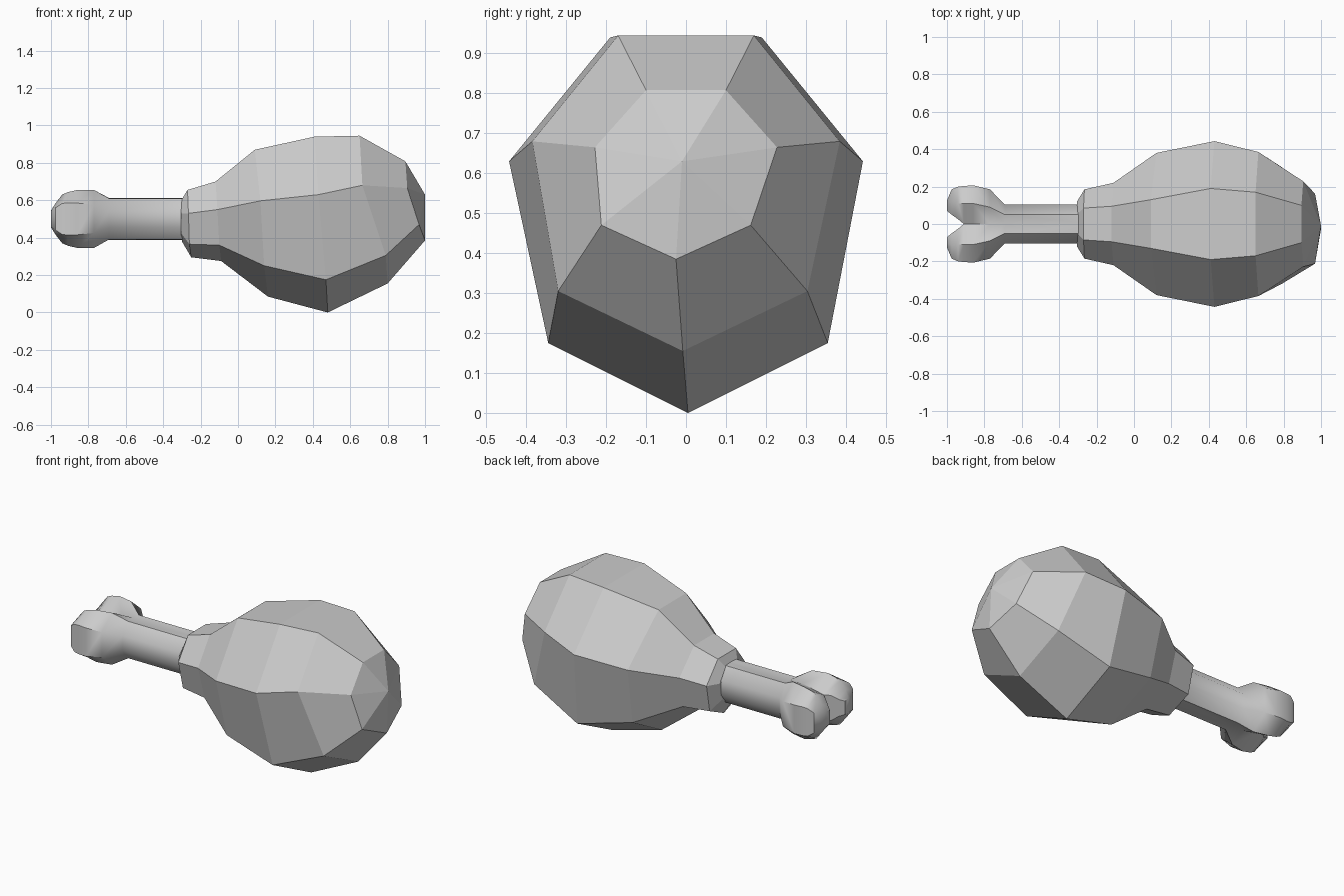
import bpy, bmesh

if "Cube" in bpy.data.objects:
    bpy.data.objects.remove(bpy.data.objects["Cube"])


def make_object(name, bm):
    bmesh.ops.recalc_face_normals(bm, faces=bm.faces)
    mesh = bpy.data.meshes.new(name)
    bm.to_mesh(mesh)
    bm.free()
    obj = bpy.data.objects.new(name, mesh)
    bpy.context.collection.objects.link(obj)
    return obj


def loft(bm, rings, skip=lambda a, b: False):
    loops = [[bm.verts.new(p) for p in ring] for ring in rings]
    for a, b in zip(loops, loops[1:]):
        n = len(a)
        for i in range(n):
            j = (i + 1) % n
            quad = (a[i], a[j], b[j], b[i])
            if not skip(i, quad):
                bm.faces.new(quad)
    return loops


# Meat: seven-sided rings; (x, y, z) of the top, side and low pairs,
# (x, z) of the bottom point, sideways shift of the lower points
meat_rows = [
    ((-.30, .055, .605), (-.305, .12, .53), (-.305, .095, .425), (-.30, .38), 0),
    ((-.27, .085, .655), (-.265, .185, .53), (-.26, .148, .365), (-.25, .295), 0),
    ((-.12, .095, .70), (-.11, .22, .55), (-.10, .175, .36), (-.09, .275), 0),
    ((.09, .13, .87), (.12, .38, .597), (.14, .305, .25), (.16, .085), 0),
    ((.41, .19, .94), (.43, .443, .63), (.47, .35, .175), (.48, 0), .005),
    ((.65, .17, .945), (.665, .385, .68), (.79, .312, .305), (.80, .155), -.008),
    ((.895, .10, .808), (.905, .228, .665), (.968, .187, .47), (1.0, .385), -.025),
]
rings = []
for top, side, low, bottom, s in meat_rows:
    rings.append([
        top, side, (low[0], low[1] + s, low[2]), (bottom[0], s, bottom[1]),
        (low[0], s - low[1], low[2]),
        (side[0], -side[1], side[2]), (top[0], -top[1], top[2])])
bm = bmesh.new()
loops = loft(bm, rings)
bm.faces.new(loops[0])
tip = bm.verts.new((1.0, -.01, .63))
for i in range(7):
    bm.faces.new((loops[-1][i], loops[-1][(i + 1) % 7], tip))
make_object("meat", bm)

# Bone: half sections mirrored across y, ending in two knobs
# x, then (y, half height) of the inner, middle and outer points
bone_rows = [
    (-.22, 0, .112, .05, .11, .103, .045),
    (-.69, 0, .112, .05, .11, .103, .045),
    (-.77, 0, .11, .09, .155, .185, .075),
    (-.86, 0, .09, .11, .155, .207, .085),
    (-.91, 0, .08, .11, .143, .203, .086),
    (-.94, .025, .075, .11, .13, .20, .083),
    (-.975, .05, .05, .115, .085, .185, .06),
    (-1.0, .07, .04, .10, .045, .125, .04),
]
rings = []
for x, yi, zi, ym, zm, yo, zo in bone_rows:
    half = [(yi, zi), (ym, zm), (yo, zo)]
    rings.append([(x, y, .5 + z) for y, z in half] +
                 [(x, y, .5 - z) for y, z in reversed(half)])
bm = bmesh.new()
loops = loft(bm, rings, lambda i, q: all(abs(v.co.y) < 1e-6 for v in q))
bm.faces.new(loops[-1])
bone = make_object("bone", bm)
# normals face away from the centre line of the half
for f in bone.data.polygons:
    if f.center.x > -.6 and f.normal.y < 0:
        bone.data.flip_normals()
        break
mirror = bone.modifiers.new("mirror", 'MIRROR')
mirror.use_axis = (False, True, False)
bpy.context.view_layer.objects.active = bone
bone.select_set(True)
bpy.ops.object.modifier_apply(modifier=mirror.name)
bpy.ops.object.shade_smooth_by_angle(angle=0.75)
